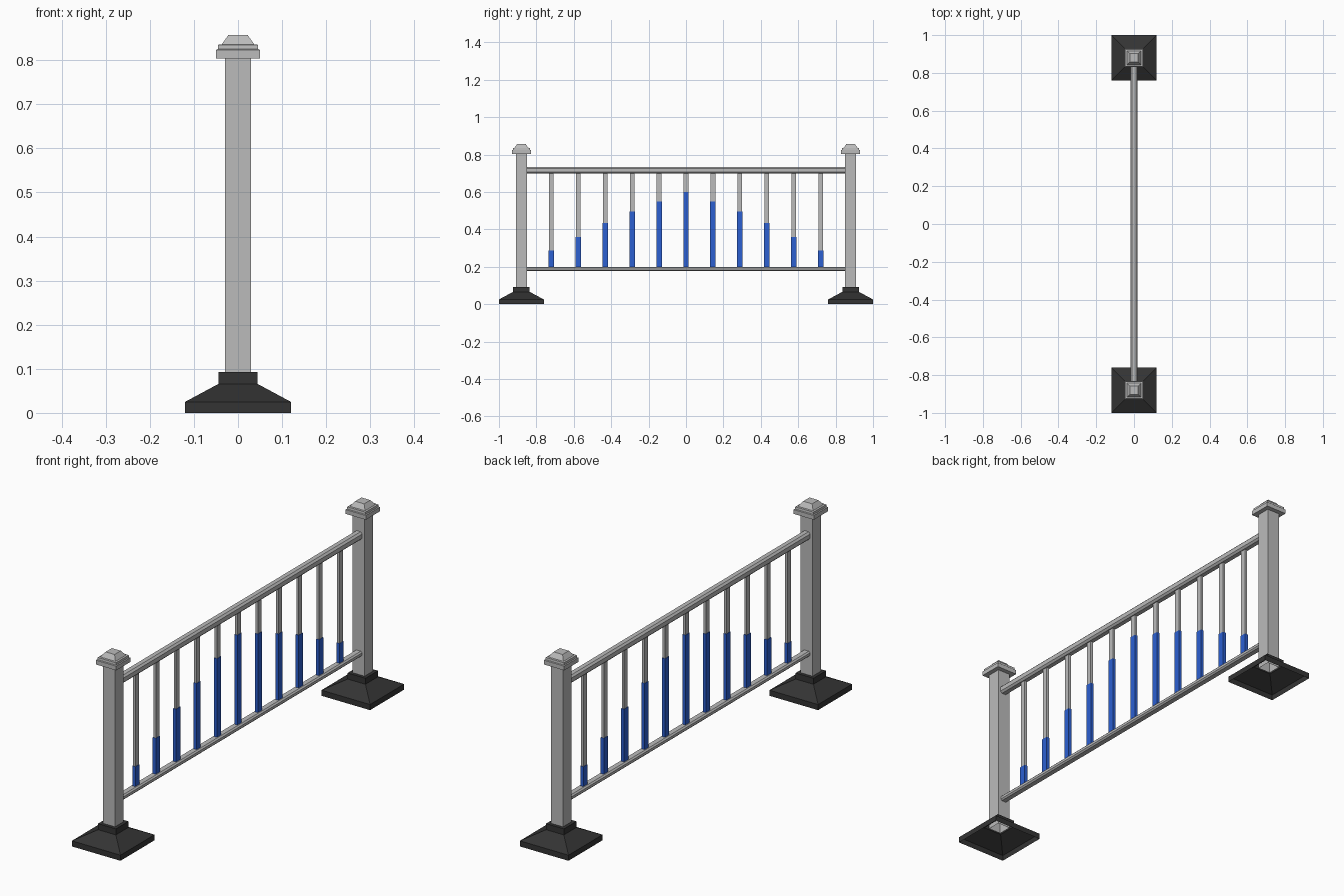
import bpy
import bmesh

cube = bpy.data.objects.get("Cube")
if cube:
    bpy.data.objects.remove(cube, do_unlink=True)


def material(name, r, g, b):
    m = bpy.data.materials.new(name)
    m.use_nodes = True
    m.diffuse_color = (r, g, b, 1)
    m.node_tree.nodes["Principled BSDF"].inputs["Base Color"].default_value = (r, g, b, 1)
    return m


grey = material("light grey", 0.50, 0.50, 0.50)
blue = material("blue", 0.025, 0.115, 0.64)
black = material("charcoal rubber", 0.034, 0.034, 0.034)


def loft(name, rings, mat, cap_start=True, cap_end=True):
    """Skin a row of equal-sized point rings into one object."""
    bm = bmesh.new()
    loops = [[bm.verts.new(p) for p in ring] for ring in rings]
    count = len(loops[0])
    for a, b in zip(loops, loops[1:]):
        for i in range(count):
            j = (i + 1) % count
            bm.faces.new((a[i], a[j], b[j], b[i]))
    if cap_start:
        bm.faces.new(loops[0][::-1])
    if cap_end:
        bm.faces.new(loops[-1])
    mesh = bpy.data.meshes.new(name)
    bm.to_mesh(mesh)
    bm.free()
    mesh.materials.append(mat)
    obj = bpy.data.objects.new(name, mesh)
    bpy.context.collection.objects.link(obj)
    return obj


def square_stack(name, y, profile, mat, **caps):
    """Square sections from (half width, height) pairs."""
    rings = [[(-h, y - h, z), (h, y - h, z), (h, y + h, z), (-h, y + h, z)]
             for h, z in profile]
    return loft(name, rings, mat, **caps)


def rail(name, z, half_w, half_h, bevel):
    """Chamfered bar running between the posts."""
    w, h = half_w - bevel, half_h - bevel
    section = [(half_w, -h), (half_w, h), (w, half_h), (-w, half_h),
               (-half_w, h), (-half_w, -h), (-w, -half_h), (w, -half_h)]
    rings = [[(x, y, z + dz) for x, dz in section] for y in (0.855, -0.855)]
    return loft(name, rings, grey)


def bar(name, y, z0, z1, half_x, half_y, mat):
    rings = [[(-half_x, y - half_y, z), (half_x, y - half_y, z),
              (half_x, y + half_y, z), (-half_x, y + half_y, z)] for z in (z0, z1)]
    return loft(name, rings, mat)


# Posts, hollow weighted feet and stepped caps
for side, y in (("front", -0.88), ("back", 0.88)):
    square_stack(side + "_foot", y,
                 [(0.12, 0), (0.12, 0.025), (0.044, 0.066), (0.044, 0.093), (0.03, 0.093)],
                 black, cap_start=False, cap_end=False)
    square_stack(side + "_post", y, [(0.03, 0.06), (0.03, 0.81)], grey, cap_start=False)
    square_stack(side + "_cap", y,
                 [(0.05, 0.804), (0.05, 0.823), (0.046, 0.825), (0.045, 0.835),
                  (0.037, 0.836), (0.022, 0.857)], grey)

# Horizontal rails
rail("top_rail", 0.715, 0.018, 0.0175, 0.008)
rail("bottom_rail", 0.188, 0.017, 0.0115, 0.006)

# Upright bars with blue sleeves rising towards the middle
sleeve_tops = [0.60, 0.55, 0.495, 0.435, 0.36, 0.288]
for i in range(-5, 6):
    y = i * 0.144
    top = sleeve_tops[abs(i)]
    bar(f"upright_{i + 6}", y, top, 0.70, 0.006, 0.0125, grey)
    bar(f"blue_sleeve_{i + 6}", y, 0.195, top, 0.0075, 0.0145, blue)
